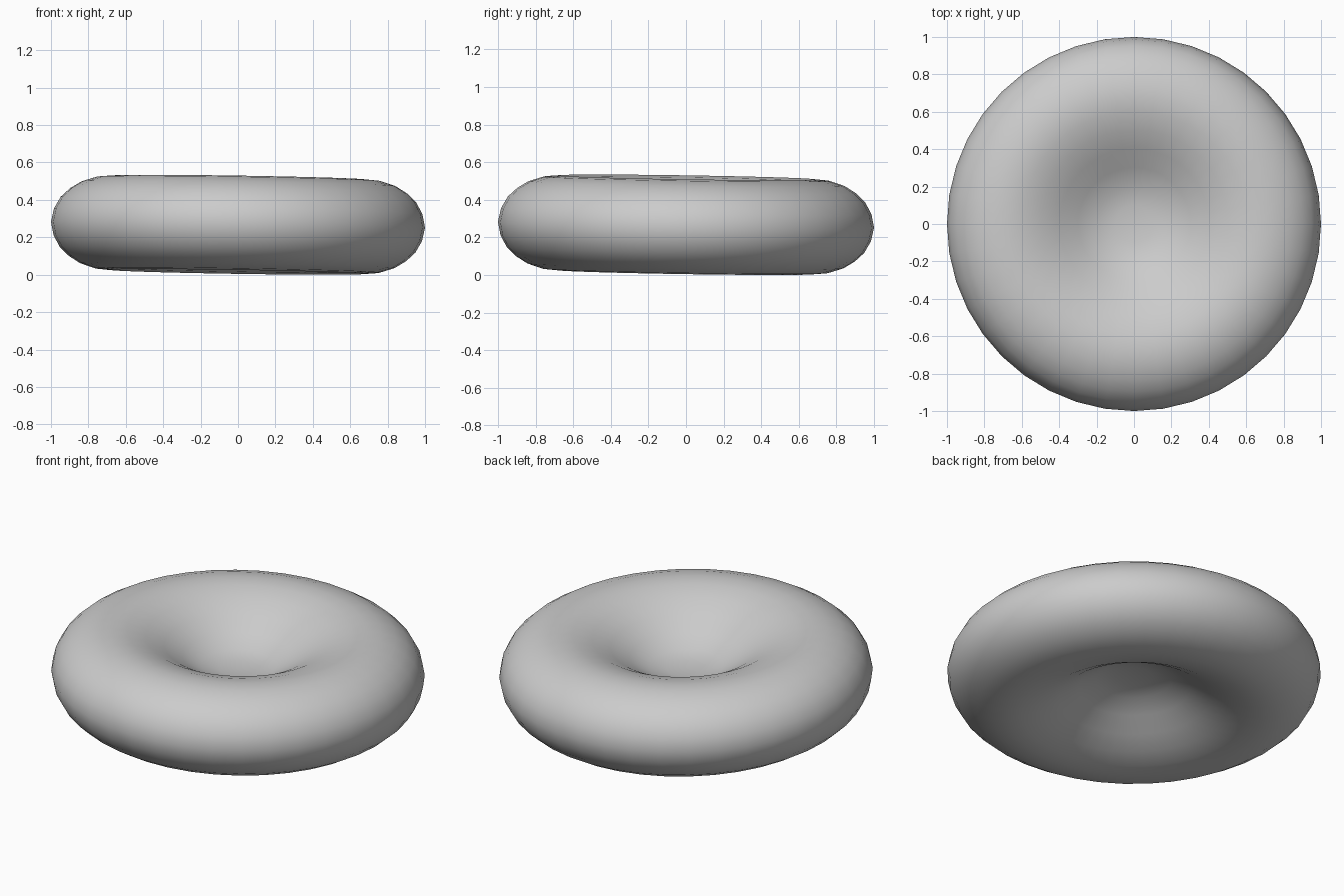
import bpy
import bmesh
from math import radians, tau
from mathutils import Matrix, Vector

cube = bpy.data.objects.get("Cube")
if cube:
    bpy.data.objects.remove(cube, do_unlink=True)

# Single grey material
grey = bpy.data.materials.new("light_grey")
grey.use_nodes = True
colour = (0.6, 0.6, 0.6, 1)
grey.diffuse_color = colour
grey.node_tree.nodes["Principled BSDF"].inputs["Base Color"].default_value = colour

# Half section of the dimpled disc: radius and half thickness
half = [(0, 0.02), (0.1, 0.024), (0.2, 0.043), (0.3, 0.096), (0.4, 0.158),
        (0.5, 0.21), (0.6, 0.242), (0.68, 0.252), (0.76, 0.245), (0.84, 0.219),
        (0.9, 0.182), (0.95, 0.135), (0.985, 0.072), (1, 0)]
section = half + [(r, -h) for r, h in reversed(half[:-1])]

# Revolve the section around the vertical axis
bm = bmesh.new()
verts = [bm.verts.new((r, 0, h)) for r, h in section]
edges = [bm.edges.new(pair) for pair in zip(verts, verts[1:])]
bmesh.ops.spin(bm, geom=verts + edges, cent=(0, 0, 0), axis=(0, 0, 1),
               angle=tau, steps=40, use_duplicate=False)
bmesh.ops.remove_doubles(bm, verts=bm.verts, dist=0.0005)
bmesh.ops.recalc_face_normals(bm, faces=bm.faces)

# Lean the disc slightly towards its back left, then rest it on the ground
lean = Matrix.Rotation(radians(0.9), 4, 'Y') @ Matrix.Rotation(radians(-0.9), 4, 'X')
bm.transform(lean)
lowest = min(v.co.z for v in bm.verts)
bmesh.ops.translate(bm, verts=bm.verts, vec=Vector((0, 0, -lowest)))

mesh = bpy.data.meshes.new("dimpled_disc")
bm.to_mesh(mesh)
bm.free()
mesh.materials.append(grey)
mesh.shade_smooth()
disc = bpy.data.objects.new("dimpled_disc", mesh)
bpy.context.collection.objects.link(disc)
